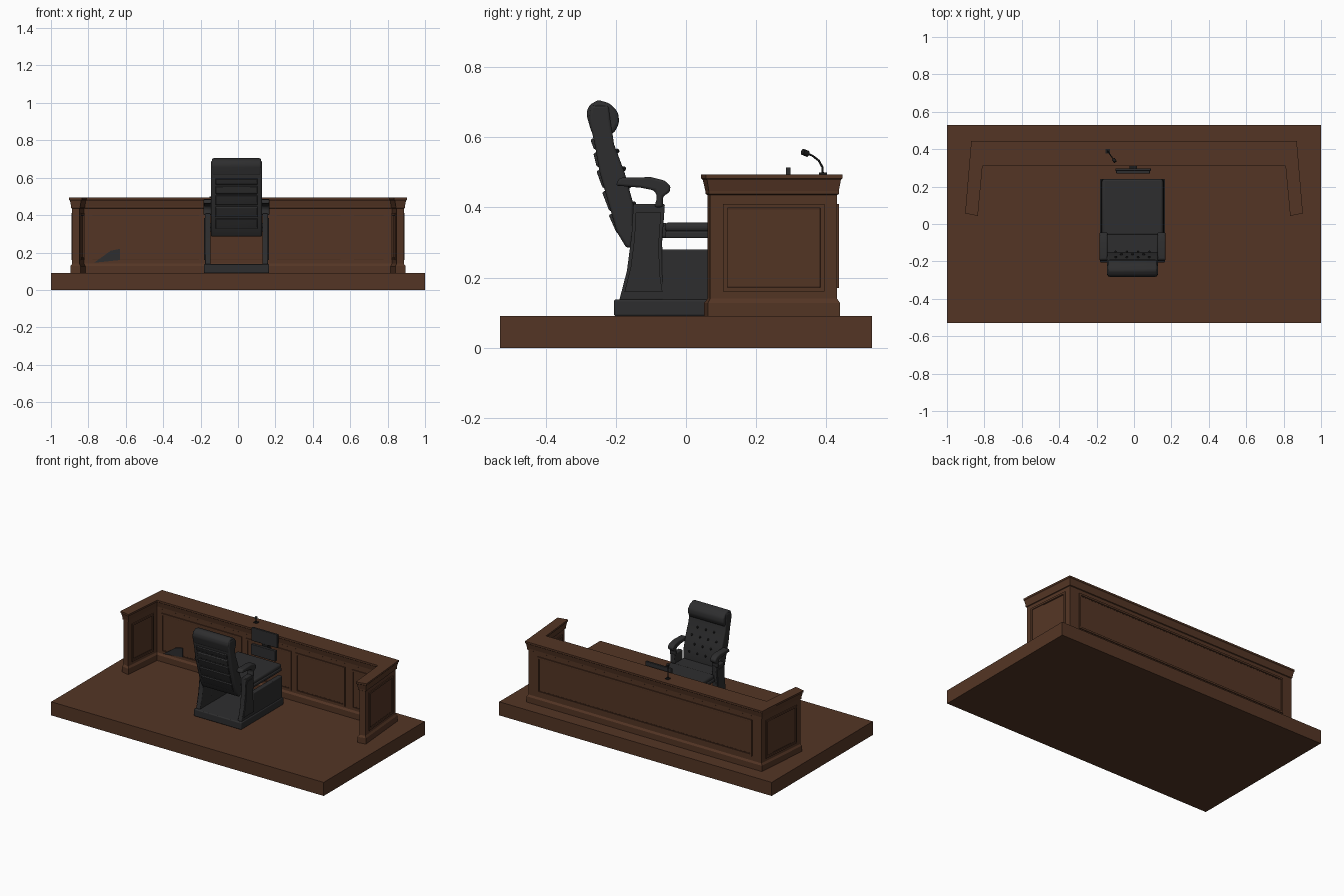
import bpy, bmesh, math
from mathutils import Vector

if "Cube" in bpy.data.objects:
    bpy.data.objects.remove(bpy.data.objects["Cube"])


def material(name, color):
    m = bpy.data.materials.new(name)
    m.use_nodes = True
    m.diffuse_color = (*color, 1)
    m.node_tree.nodes["Principled BSDF"].inputs["Base Color"].default_value = (*color, 1)
    return m


wood = material("dark brown wood", (0.088, 0.036, 0.018))
trim = material("shadowed wood trim", (0.062, 0.025, 0.013))
leather = material("charcoal leather", (0.027, 0.027, 0.028))
black = material("black plastic", (0.012, 0.012, 0.012))


def finish(name, bm, mat, bevel=0, segments=3):
    bmesh.ops.recalc_face_normals(bm, faces=bm.faces)
    me = bpy.data.meshes.new(name)
    bm.to_mesh(me)
    bm.free()
    ob = bpy.data.objects.new(name, me)
    bpy.context.collection.objects.link(ob)
    me.materials.append(mat)
    if bevel:
        mod = ob.modifiers.new("bevel", "BEVEL")
        mod.width, mod.segments = bevel, segments
        bpy.ops.object.select_all(action="DESELECT")
        ob.select_set(True)
        bpy.context.view_layer.objects.active = ob
        bpy.ops.object.shade_smooth_by_angle(angle=math.radians(40))
    return ob


def loft(name, rings, mat, bevel=0, segments=3):
    """Skin a stack of equal-length point rings and cap both ends."""
    bm = bmesh.new()
    vs = [[bm.verts.new(p) for p in ring] for ring in rings]
    n = len(vs[0])
    for a, b in zip(vs, vs[1:]):
        for i in range(n):
            j = (i + 1) % n
            bm.faces.new((a[i], a[j], b[j], b[i]))
    bm.faces.new(vs[0])
    bm.faces.new(vs[-1])
    return finish(name, bm, mat, bevel, segments)


def box(name, x, y, z, mat, bevel=0):
    rings = [[(x[0], y[0], h), (x[1], y[0], h), (x[1], y[1], h), (x[0], y[1], h)] for h in z]
    return loft(name, rings, mat, bevel)


def side_profile(name, pts, x0, x1, mat, bevel=0):
    return loft(name, [[(x, y, z) for y, z in pts] for x in (x0, x1)], mat, bevel)


def tube(name, pts, radius, mat):
    cu = bpy.data.curves.new(name, "CURVE")
    cu.dimensions = "3D"
    cu.bevel_depth, cu.bevel_resolution, cu.use_fill_caps = radius, 2, True
    sp = cu.splines.new("POLY")
    sp.points.add(len(pts) - 1)
    for p, co in zip(sp.points, pts):
        p.co = (*co, 1)
    ob = bpy.data.objects.new(name, cu)
    bpy.context.collection.objects.link(ob)
    cu.materials.append(mat)


# Platform
box("platform", (-1, 1), (-0.53, 0.53), (0, 0.09), wood)

# Desk: one U-shaped footprint, lofted through a moulding profile
half = [(0.81, 0.31), (0.835, 0.043), (0.903, 0.057), (0.87, 0.445)]
footprint = [Vector(p) for p in half] + [Vector((-x, y)) for x, y in reversed(half)]


def offset(poly, d):
    out = []
    for i, p in enumerate(poly):
        a = (p - poly[i - 1]).normalized()
        b = (poly[(i + 1) % len(poly)] - p).normalized()
        na, nb = Vector((a.y, -a.x)), Vector((b.y, -b.x))
        out.append(p + (na + nb) * d / (1 + na.dot(nb)))
    return out


moulding = [(-0.007, 0.09), (-0.007, 0.128), (-0.015, 0.14), (-0.015, 0.435),
            (-0.01, 0.438), (-0.01, 0.447), (-0.004, 0.478), (0, 0.482), (0, 0.494)]
loft("desk", [[(*p, z) for p in offset(footprint, d)] for d, z in moulding], wood)
body = offset(footprint, -0.015)


def plate(name, edge, t0, t1, z0, z1, depth, mat):
    """A thin slab lying on one wall of the desk."""
    a, b = body[edge], body[(edge + 1) % len(body)]
    d = (b - a).normalized()
    n = Vector((d.y, -d.x))
    p, q = a.lerp(b, t0), a.lerp(b, t1)
    base = [p - n * 0.002, q - n * 0.002, q + n * depth, p + n * depth]
    loft(name, [[(*c, z) for c in base] for z in (z0, z1)], mat)


def panel_frame(name, edge, t0, t1, z0, z1):
    w = 0.012
    a, b = body[edge], body[(edge + 1) % len(body)]
    dt = w / (b - a).length
    plate(name + "_top_rail", edge, t0, t1, z1 - w, z1, 0.006, wood)
    plate(name + "_bottom_rail", edge, t0, t1, z0, z0 + w, 0.006, wood)
    plate(name + "_side_a", edge, t0, t0 + dt, z0 + w, z1 - w, 0.006, wood)
    plate(name + "_side_b", edge, t1 - dt, t1, z0 + w, z1 - w, 0.006, wood)
    # dark groove lines inside the rails
    for k, (h0, h1) in enumerate(((z0 + w, z0 + w + 0.004), (z1 - w - 0.004, z1 - w))):
        plate(f"{name}_groove_{k}", edge, t0 + dt, t1 - dt, h0, h1, 0.001, trim)


for label, edge in (("left_wing", 2), ("right_wing", 4)):
    panel_frame(label + "_outer_panel", edge, 0.1, 0.9, 0.16, 0.41)
for label, edge in (("left_wing", 0), ("right_wing", 6)):
    panel_frame(label + "_inner_panel", edge, 0.12, 0.88, 0.16, 0.41)
panel_frame("back_panel", 3, 0.04, 0.96, 0.17, 0.41)
for k, (t0, t1) in enumerate(((0.02, 0.13), (0.16, 0.38), (0.4, 0.6), (0.62, 0.98))):
    panel_frame(f"inner_panel_{k}", 7, 1 - t1, 1 - t0, 0.15, 0.41)

# Grey patch low on the inner wall
side = [(-0.77, 0.145), (-0.63, 0.16), (-0.63, 0.22), (-0.68, 0.21)]
loft("grey_patch", [[(x, y, z) for x, z in side] for y in (0.317, 0.326)], leather)

# Chair base, lower sides and tall arm panels
CX = -0.008
box("chair_base", (CX - 0.175, CX + 0.175), (-0.205, 0.24), (0.09, 0.138), leather, 0.006)
panel = [(-0.19, 0.135), (-0.055, 0.135), (-0.065, 0.2), (-0.068, 0.3), (-0.06, 0.41),
         (-0.15, 0.41), (-0.155, 0.32), (-0.168, 0.22)]
arm = [(-0.2, 0.462), (-0.19, 0.484), (-0.1, 0.486), (-0.06, 0.476), (-0.044, 0.46),
       (-0.046, 0.444), (-0.066, 0.43), (-0.066, 0.4), (-0.09, 0.4), (-0.082, 0.43),
       (-0.09, 0.448), (-0.13, 0.456)]
inner = [(y * 0.8 - 0.023, 0.27 + (z - 0.27) * 0.82) for y, z in panel]
for label, s in (("left", 1), ("right", -1)):
    lo, hi = CX + s * 0.138, CX + s * 0.168
    side_profile(label + "_arm_panel", panel, lo, hi, leather, 0.005)
    side_profile(label + "_arm_panel_inlay", inner, hi, hi + s * 0.005, leather)
    side_profile(label + "_armrest", arm, CX + s * 0.134, CX + s * 0.176, leather, 0.007)
    box(label + "_lower_side", sorted((lo, hi)), (-0.07, 0.238), (0.13, 0.28), leather, 0.005)

# Seat
box("seat_frame", (CX - 0.165, CX + 0.165), (-0.06, 0.235), (0.312, 0.332), leather, 0.005)
box("seat_cushion", (CX - 0.162, CX + 0.162), (-0.06, 0.24), (0.33, 0.357), leather, 0.011)
box("seat_rear", (CX - 0.136, CX + 0.136), (-0.17, -0.05), (0.312, 0.355), leather, 0.008)

# Backrest: curved side profile, stored as height, rear and front positions
spine = [(0.285, -0.17, -0.155), (0.33, -0.197, -0.15), (0.41, -0.22, -0.15),
         (0.5, -0.246, -0.175), (0.58, -0.26, -0.205), (0.65, -0.276, -0.215),
         (0.69, -0.272, -0.22)]
back = [(r, z) for z, r, f in spine] + [(f, z) for z, r, f in reversed(spine)]
side_profile("backrest", back, CX - 0.136, CX + 0.136, leather, 0.008)
head = [(-0.284, 0.665), (-0.277, 0.69), (-0.25, 0.706), (-0.215, 0.695), (-0.193, 0.67),
        (-0.19, 0.64), (-0.204, 0.612), (-0.235, 0.6), (-0.268, 0.61)]
side_profile("headrest", head, CX - 0.132, CX + 0.132, leather, 0.01)


def spine_at(z):
    for a, b in zip(spine, spine[1:]):
        if a[0] <= z <= b[0]:
            t = (z - a[0]) / (b[0] - a[0])
            return a[1] + t * (b[1] - a[1]), a[2] + t * (b[2] - a[2])


# Padded rows on the rear of the backrest
rows = [0.32, 0.385, 0.45, 0.51, 0.56, 0.6]
for k, (z0, z1) in enumerate(zip(rows, rows[1:])):
    (r0, _), (r1, _) = spine_at(z0), spine_at(z1)
    pad = [(r0, z0 + 0.003), (r0 - 0.007, z0 + 0.008), (r1 - 0.007, z1 - 0.008),
           (r1, z1 - 0.003), (r1 + 0.01, z1 - 0.003), (r0 + 0.01, z0 + 0.003)]
    side_profile(f"rear_pad_{k}", pad, CX - 0.112, CX + 0.112, leather, 0.003)

# Buttons on the front of the backrest
bm = bmesh.new()
for row in range(4):
    z = 0.41 + row * 0.05
    count = 4 - row % 2
    for i in range(count):
        x = CX + (i - (count - 1) / 2) * 0.06
        ball = bmesh.ops.create_uvsphere(bm, u_segments=8, v_segments=6, radius=0.007)
        bmesh.ops.translate(bm, verts=ball["verts"], vec=(x, spine_at(z)[1] + 0.001, z))
finish("backrest_buttons", bm, black)

# Screen and lower panel hung on the inner side of the desk
box("screen", (-0.1, 0.09), (0.284, 0.298), (0.425, 0.514), leather, 0.003)
box("lower_panel", (-0.095, 0.085), (0.27, 0.29), (0.34, 0.41), leather, 0.003)
box("screen_bracket", (-0.025, 0.015), (0.288, 0.33), (0.37, 0.47), black)

# Microphone on a bent stem
stem = [(-0.14, 0.39, 0.49), (-0.14, 0.388, 0.515), (-0.133, 0.378, 0.533),
        (-0.12, 0.36, 0.547), (-0.107, 0.343, 0.554)]
tube("microphone_stem", stem, 0.003, black)
tube("microphone_head", [(-0.11, 0.347, 0.552), (-0.1, 0.332, 0.558)], 0.009, black)
box("microphone_base", (-0.152, -0.128), (0.378, 0.402), (0.49, 0.499), black)
